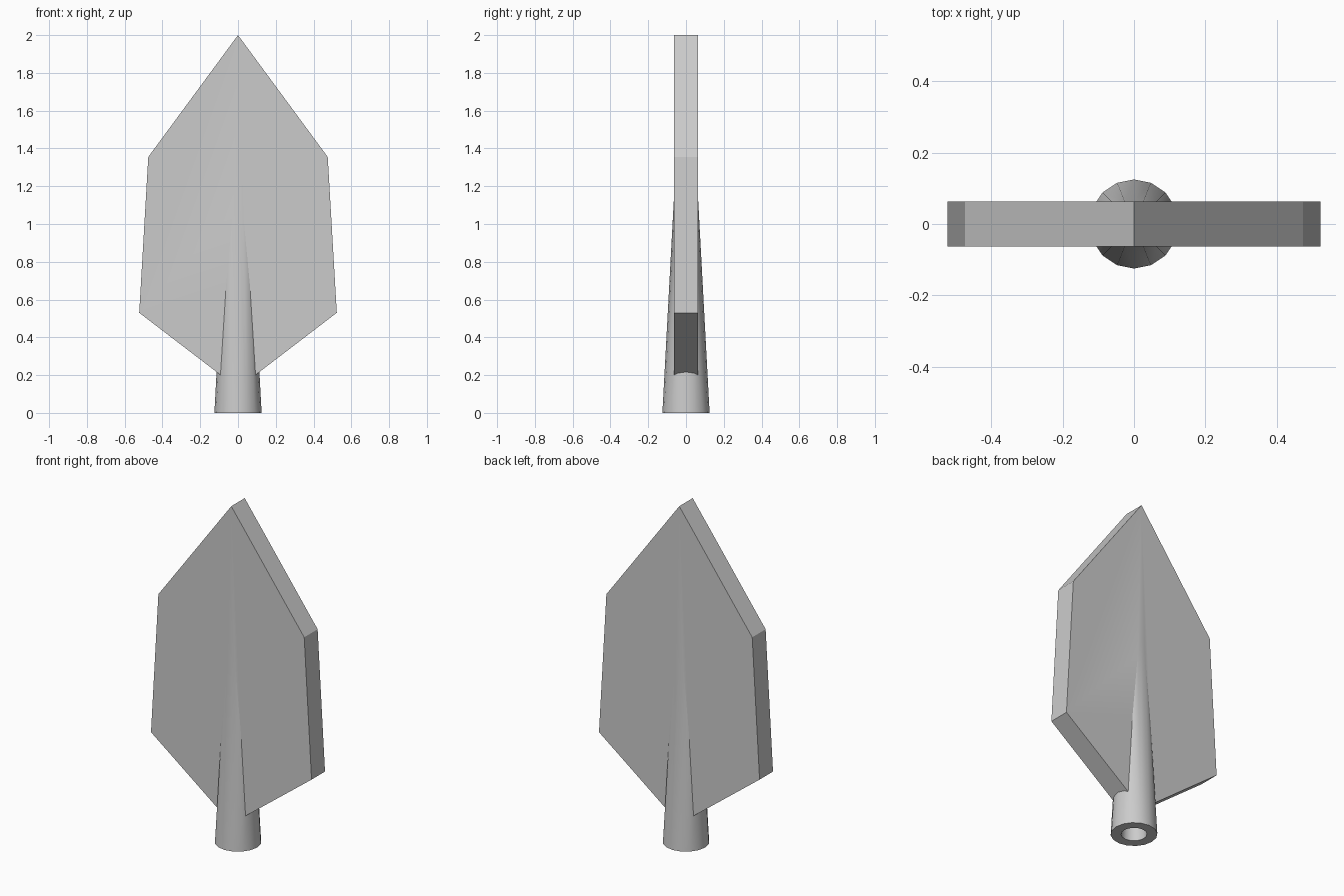
import bpy
import bmesh
import math

cube = bpy.data.objects.get("Cube")
if cube:
    bpy.data.objects.remove(cube, do_unlink=True)

# Single plain steel colour
steel = bpy.data.materials.new("steel_grey")
steel.use_nodes = True
STEEL = (0.6, 0.6, 0.6, 1)
steel.diffuse_color = STEEL
steel.node_tree.nodes["Principled BSDF"].inputs["Base Color"].default_value = STEEL


def add_object(name, bm):
    bmesh.ops.recalc_face_normals(bm, faces=bm.faces)
    mesh = bpy.data.meshes.new(name)
    bm.to_mesh(mesh)
    bm.free()
    mesh.materials.append(steel)
    obj = bpy.data.objects.new(name, mesh)
    bpy.context.collection.objects.link(obj)
    return obj


def plate(name, half_outline, thickness):
    # Mirror the half outline across x = 0 and extrude it along y
    mirrored = [(-x, z) for x, z in reversed(half_outline) if x > 0]
    bm = bmesh.new()
    verts = [bm.verts.new((x, -thickness / 2, z)) for x, z in half_outline + mirrored]
    face = bm.faces.new(verts)
    result = bmesh.ops.extrude_face_region(bm, geom=[face])
    moved = [v for v in result["geom"] if isinstance(v, bmesh.types.BMVert)]
    bmesh.ops.translate(bm, verts=moved, vec=(0, thickness, 0))
    return add_object(name, bm)


def tapered_rod(name, r_bottom, r_top, z_bottom, z_top, sides=16):
    bm = bmesh.new()
    bmesh.ops.create_cone(bm, cap_ends=True, segments=sides, radius1=r_bottom,
                          radius2=r_top, depth=z_top - z_bottom)
    bmesh.ops.translate(bm, verts=bm.verts, vec=(0, 0, (z_bottom + z_top) / 2))
    return add_object(name, bm)


def boolean(target, other, operation):
    mod = target.modifiers.new(operation.lower(), 'BOOLEAN')
    mod.operation = operation
    mod.solver = 'EXACT'
    mod.object = other


# Flat pointed blade
blade = plate("spear_blade", [(0, 2), (0.475, 1.355), (0.523, 0.53), (0, 0.13)], 0.125)

# Tapered socket that sinks into the blade, and the hollow bored into its base
socket = tapered_rod("socket", 0.125, 0.06, 0, 1.21)
bore = tapered_rod("socket_bore", 0.07, 0.04, -0.02, 0.7)

# Join into one spearhead and bake the result
boolean(blade, socket, 'UNION')
boolean(blade, bore, 'DIFFERENCE')
bpy.context.view_layer.update()
graph = bpy.context.evaluated_depsgraph_get()
baked = bpy.data.meshes.new_from_object(blade.evaluated_get(graph))
blade.modifiers.clear()
blade.data = baked
blade.name = "spearhead"
for helper in (socket, bore):
    bpy.data.objects.remove(helper, do_unlink=True)

# Round the socket while keeping the blade edges crisp
bpy.ops.object.select_all(action='DESELECT')
blade.select_set(True)
bpy.context.view_layer.objects.active = blade
bpy.ops.object.shade_smooth_by_angle(angle=math.radians(30))
